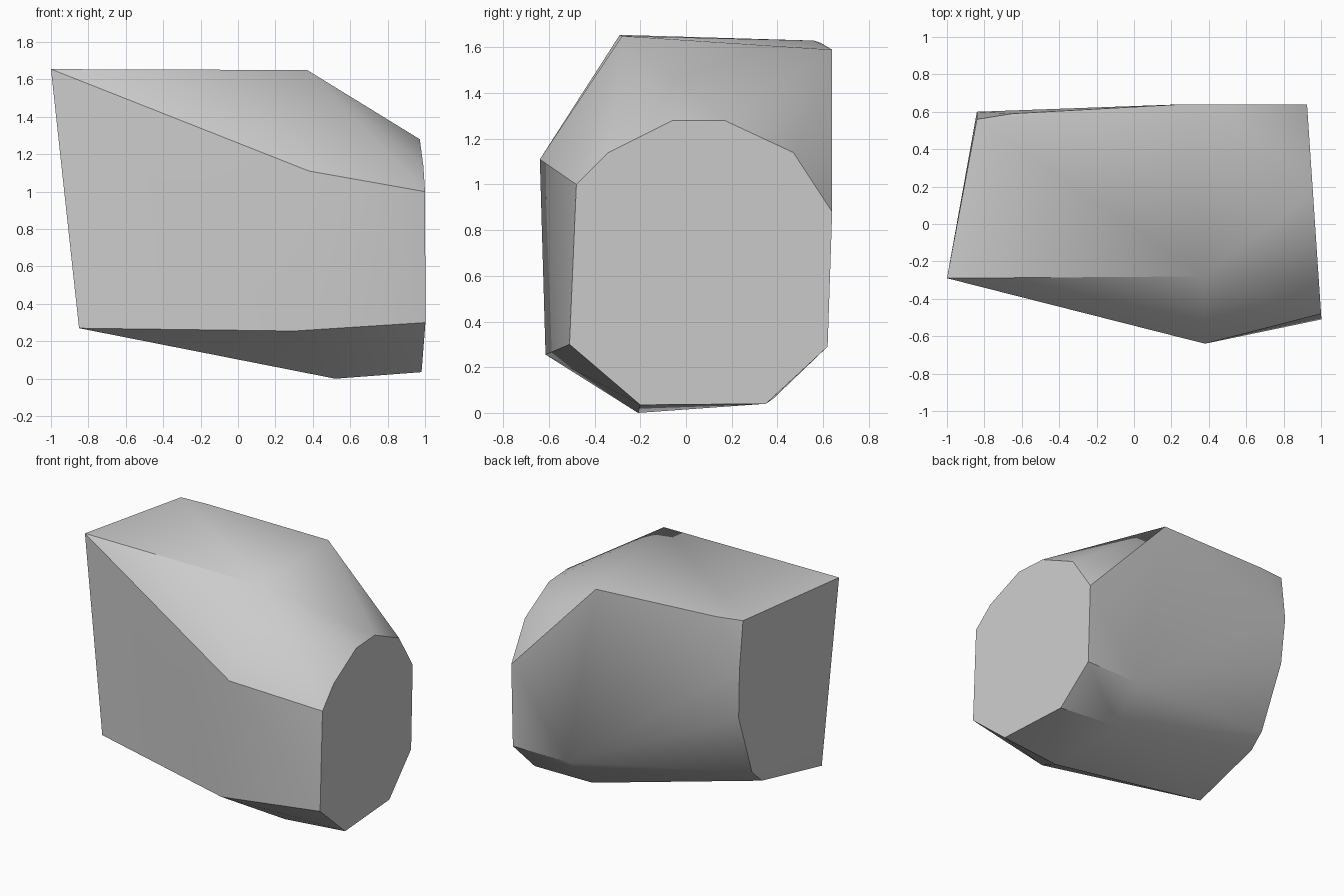
import bpy
import bmesh
import math

# Remove the default cube if it is there
default_cube = bpy.data.objects.get("Cube")
if default_cube:
    bpy.data.objects.remove(default_cube, do_unlink=True)


def make_material(name, colour):
    material = bpy.data.materials.new(name)
    material.use_nodes = True
    material.diffuse_color = colour
    shader = material.node_tree.nodes["Principled BSDF"]
    shader.inputs["Base Color"].default_value = colour
    return material


def cut_face_point(y, z):
    """Place a corner on the slightly tilted flat end of the boulder."""
    return (0.968 - 0.067 * y, y, z)


# Outline of the flat cut end, as y and z
end_outline = [
    (-0.48, 1.0), (-0.34, 1.14), (-0.06, 1.28), (0.17, 1.28), (0.47, 1.14),
    (0.64, 0.88), (0.62, 0.29), (0.35, 0.04), (-0.2, 0.035), (-0.51, 0.3),
]

# Corners of the top
top_corners = [
    (-1, -0.29, 1.655), (0.37, -0.28, 1.65), (0.26, 0.64, 1.59),
    (-0.65, 0.59, 1.62), (-0.84, 0.56, 1.63),
]

# Corners of the front
front_corners = [(0.38, -0.64, 1.11), (0.3, -0.615, 0.255), (-0.85, -0.31, 0.27)]

# Corners down the rear of the far end
rear_corners = [
    (-0.84, 0.6, 1.29), (-0.82, 0.58, 0.94), (-0.8, 0.4, 0.48), (-0.8, 0.29, 0.38),
]

# Corners of the underside
base_corners = [(0.52, -0.21, 0), (0.47, 0.38, 0.06), (0.5, 0.62, 0.29)]

# Wrap all corners in one faceted, convex stone
mesh = bpy.data.meshes.new("boulder")
bm = bmesh.new()
corners = [cut_face_point(y, z) for y, z in end_outline]
corners += top_corners + front_corners + rear_corners + base_corners
for corner in corners:
    bm.verts.new(corner)
hull = bmesh.ops.convex_hull(bm, input=bm.verts[:])
loose = [v for v in bm.verts if not v.link_faces]
bmesh.ops.delete(bm, geom=loose, context="VERTS")

# Merge the triangles of the flat sides into clean polygons
bmesh.ops.dissolve_limit(
    bm, angle_limit=math.radians(1), verts=bm.verts[:], edges=bm.edges[:]
)
bmesh.ops.recalc_face_normals(bm, faces=bm.faces[:])
bm.to_mesh(mesh)
bm.free()

boulder = bpy.data.objects.new("boulder", mesh)
bpy.context.collection.objects.link(boulder)
mesh.materials.append(make_material("stone grey", (0.6, 0.6, 0.6, 1)))

# Soft shading over shallow bends, crisp on the main edges
bpy.ops.object.select_all(action="DESELECT")
boulder.select_set(True)
bpy.context.view_layer.objects.active = boulder
bpy.ops.object.shade_smooth_by_angle(angle=math.radians(30))
